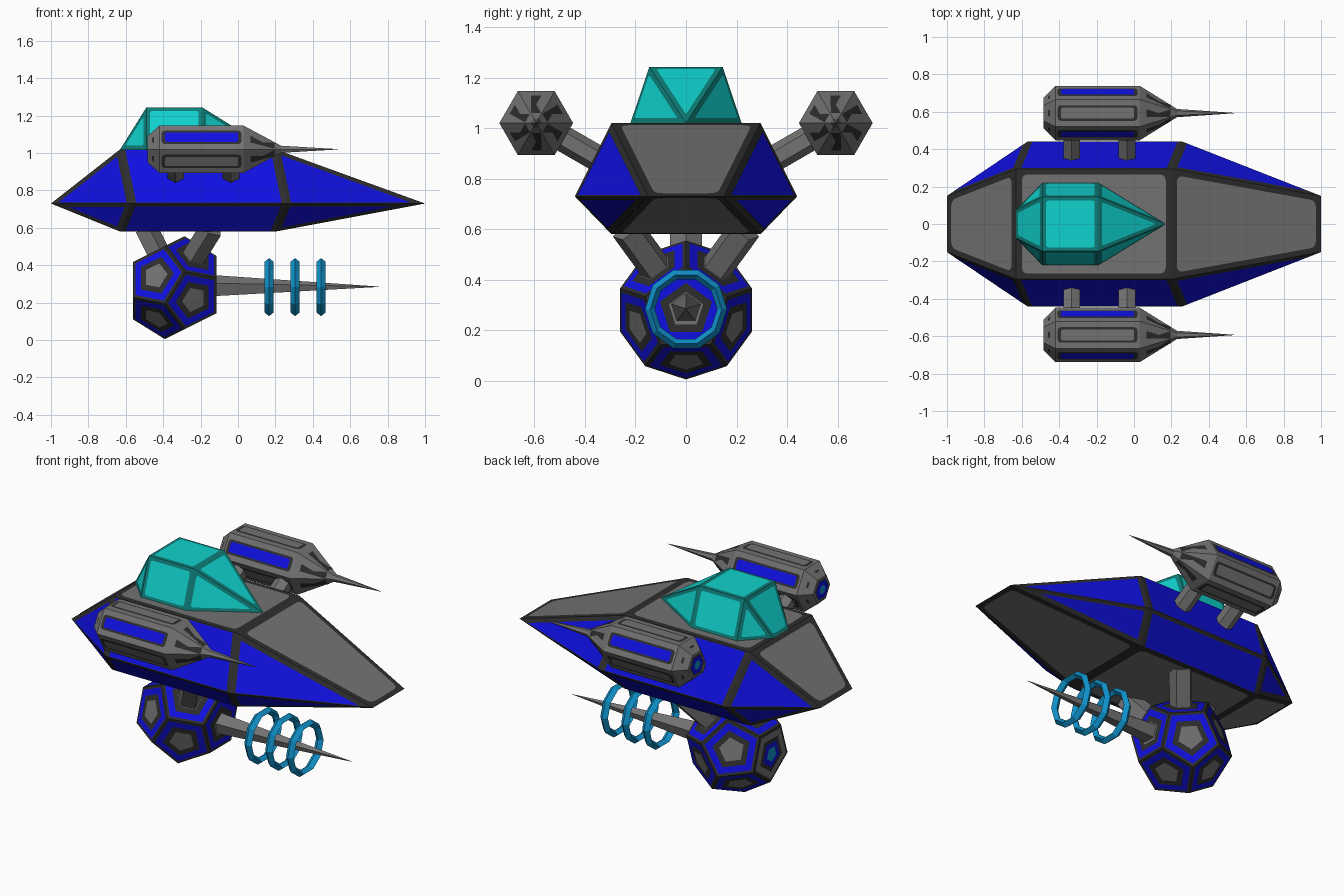
import bpy, bmesh, math
from mathutils import Vector as V

if "Cube" in bpy.data.objects:
    bpy.data.objects.remove(bpy.data.objects["Cube"])

COLOURS = {
    "grey metal": (0.17, 0.17, 0.17, 1), "dark trim": (0.027, 0.027, 0.027, 1),
    "blue paint": (0.005, 0.005, 0.75, 1), "canopy glass": (0.005, 0.65, 0.62, 1),
    "canopy frame": (0.004, 0.21, 0.19, 1), "ring blue": (0.005, 0.29, 0.6, 1)}
GREY, DARK, BLUE, GLASS, FRAME, RING = range(6)
MATS = []
for mat_name, col in COLOURS.items():
    m = bpy.data.materials.new(mat_name)
    m.diffuse_color = col
    m.use_nodes = True
    m.node_tree.nodes["Principled BSDF"].inputs["Base Color"].default_value = m.diffuse_color
    MATS.append(m)


def finish(bm, name):
    me = bpy.data.meshes.new(name)
    bm.to_mesh(me)
    bm.free()
    for m in MATS:
        me.materials.append(m)
    ob = bpy.data.objects.new(name, me)
    bpy.context.collection.objects.link(ob)
    return ob


def facets(bm, mat):
    """Fix normals, colour the base, return each face as (normal, centre, points)."""
    bmesh.ops.recalc_face_normals(bm, faces=bm.faces[:])
    bm.normal_update()
    for f in bm.faces:
        f.material_index = mat
    return [(f.normal.copy(), f.calc_center_median(), [v.co.copy() for v in f.verts])
            for f in bm.faces]


def convex(points, mat):
    bm = bmesh.new()
    for p in points:
        bm.verts.new(p)
    bmesh.ops.convex_hull(bm, input=bm.verts[:])
    bmesh.ops.dissolve_limit(bm, angle_limit=0.03, verts=bm.verts[:], edges=bm.edges[:])
    return bm, facets(bm, mat)


def lathe(profile, sides, phase, cy, cz, mat, closed=False):
    """Spin (x, radius) points about an axis along x."""
    bm = bmesh.new()
    rings = []
    for x, r in profile:
        ang = [phase + math.tau * k / sides for k in range(sides)]
        rings.append([bm.verts.new((x, cy + r * math.cos(a), cz + r * math.sin(a))) for a in ang])
    pairs = list(zip(rings, rings[1:]))
    if closed:
        pairs.append((rings[-1], rings[0]))
    else:
        bm.faces.new(rings[0])
        bm.faces.new(rings[-1])
    for a, b in pairs:
        for k in range(sides):
            j = (k + 1) % sides
            bm.faces.new((a[k], a[j], b[j], b[k]))
    return bm, facets(bm, mat)


def panel(bm, n, pts, dist, mat, lift=0.002, rnd=0.0):
    """Thin plate: the face outline inset by dist (number or rule per edge), corners rounded."""
    c = len(pts)
    d = [dist(pts[i], pts[(i + 1) % c]) if callable(dist) else dist for i in range(c)]
    ins = [n.cross((pts[(i + 1) % c] - pts[i]).normalized()) for i in range(c)]
    out = []
    for i, p in enumerate(pts):
        m1, m2, d1, d2 = ins[i - 1], ins[i], d[i - 1], d[i]
        k = m1.dot(m2)
        out.append(p + (m1 * (d1 - k * d2) + m2 * (d2 - k * d1)) / (1 - k * k) + n * lift)
    if rnd:
        soft = []
        for i, p in enumerate(out):
            a = p + (out[i - 1] - p).normalized() * rnd
            b = p + (out[(i + 1) % c] - p).normalized() * rnd
            soft += [a * (1 - t) ** 2 + p * 2 * t * (1 - t) + b * t * t for t in (0, .33, .67, 1)]
        out = soft
    f = bm.faces.new([bm.verts.new(p) for p in out])
    f.normal_update()
    f.material_index = mat


def rod(name, a, b, r, sides, ref):
    ax = (b - a).normalized()
    u = (ref - ax * ref.dot(ax)).normalized()
    w = ax.cross(u)
    ring = [(u * math.cos(t) + w * math.sin(t)) * r
            for t in (math.tau * k / sides for k in range(sides))]
    bm, _ = convex([p + q for p in (a, b) for q in ring], GREY)
    finish(bm, name)


# Hull: wide middle outline, smaller deck above and belly below
MID = 0.73
pts = []
for s in (-1, 1):
    pts += [(x, s * y, MID) for x, y in ((-1, .15), (-.57, .44), (.26, .44), (1, .15))]
    pts += [(x, s * .295, z) for x in (-.63, .2) for z in (1.02, .58)]
bm, faces = convex(pts, DARK)
for n, c, p in faces:
    if abs(n.y) < 0.1:
        panel(bm, n, p, 0.03, GREY, rnd=0.035)
    else:
        def edge_gap(a, b, low=n.z < 0):
            if abs(a.z - b.z) > 0.01:
                return 0.026
            return 0.02 if low and abs(a.z - MID) < 0.01 else 0.005
        panel(bm, n, p, edge_gap, BLUE)
finish(bm, "hull")

# Canopy
pts = [(.17, 0, 1.02)]
for s in (-1, 1):
    pts += [(-.49, s * .145, 1.243), (-.19, s * .145, 1.243), (-.49, s * .22, 1.02),
            (-.19, s * .22, 1.02), (-.63, s * .075, 1.02)]
bm, faces = convex(pts, FRAME)
for n, c, p in faces:
    if n.z > -0.5:
        panel(bm, n, p, 0.02, GLASS, rnd=0.015)
finish(bm, "canopy")

# Side pods with needle noses, and their struts
PY, PZ = 0.593, 1.02
for s, side in ((-1, "front"), (1, "back")):
    bm, faces = lathe([(-.485, .08), (-.42, .146), (.03, .146), (.23, .022), (.535, .001)],
                      6, 0, s * PY, PZ, GREY)
    for n, c, p in faces:
        if n.x < -0.95:                                   # exhaust
            for i, (d, m) in enumerate(((.012, DARK), (.02, BLUE), (.045, RING))):
                panel(bm, n, p, d, m, 0.002 * (i + 1))
        elif abs(n.x) < 0.01:                             # long body panels
            for i, (w, e) in enumerate(((.032, .012), (.044, .03))):
                col = DARK if i == 0 else BLUE if 0.1 < n.z < 0.9 else GREY
                panel(bm, n, p, lambda a, b, w=w, e=e: w if abs((b - a).x) > .1 else e,
                      col, 0.002 * (i + 1), 0.018 - 0.008 * i)
        elif c.x < 0.2:                                   # small vents
            panel(bm, n, p, 0.04 if c.x > 0 else 0.037, DARK)
    finish(bm, side + "_pod")
    out = V((0, -s * .866, -.5))
    for i, x in enumerate((-.333, -.037)):
        o = V((x, s * PY, PZ))
        rod(f"{side}_pod_strut_{i + 1}", o + out * .1, o + out * .31, .052, 6, V((0, -.5, s * .866)))

# Turret: dodecahedron lying with one face towards +x
R, O = 0.28, V((-.338, 0, .28))
pts = []
for s in (-1, 1):
    for k in range(5):
        a = s * math.pi / 2 + math.tau * k / 5
        for h, r in ((.795, .607), (.188, .982)):
            pts.append(O + V((s * h, r * math.cos(a), r * math.sin(a))) * R)
bm, faces = convex(pts, DARK)
for n, c, p in faces:
    layers = ((.015, BLUE), (.05, DARK), (.08, GREY))
    if n.x < -0.95:                                       # rear exhaust
        layers = ((.015, GREY), (.05, DARK), (.072, BLUE), (.1, RING))
    for i, (d, m) in enumerate(layers):
        panel(bm, n, p, d, m, 0.002 * (i + 1))
finish(bm, "turret")

# Turret legs follow the normals of its three top faces
top = V((.188, 0, .982)) * R
for i, d in enumerate((V((-.447, 0, .894)), V((.447, .526, .723)), V((.447, -.526, .723)))):
    rod(f"turret_leg_{i + 1}", O + d * .2, O + d * (.32 / d.z), .066, 5, top - d * .2225)

# Gun barrel and its three rings
bm, _ = lathe([(-.13, .062), (.755, .001)], 5, math.pi / 2, 0, .285, GREY)
finish(bm, "gun_barrel")
for i, x in enumerate((.166, .305, .444)):
    bm, _ = lathe([(x - .025, .142), (x, .163), (x + .025, .142), (x, .123)],
                  10, 0, 0, .283, RING, closed=True)
    finish(bm, f"gun_ring_{i + 1}")
